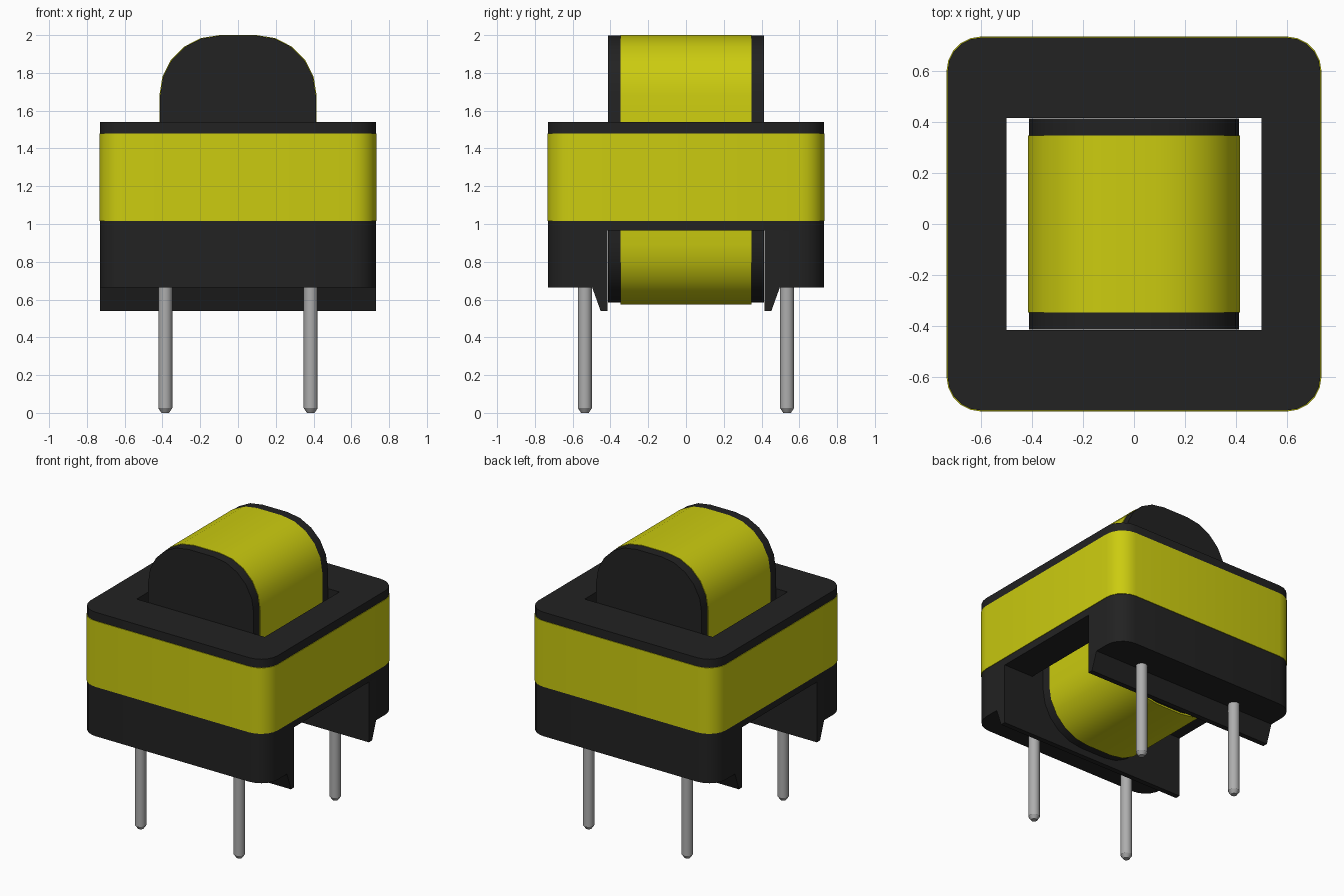
import bpy, bmesh, math
from mathutils import Matrix

if "Cube" in bpy.data.objects:
    bpy.data.objects.remove(bpy.data.objects["Cube"], do_unlink=True)


def material(name, color, rough, metal=0.0):
    m = bpy.data.materials.new(name)
    m.use_nodes = True
    m.diffuse_color = (*color, 1)
    b = m.node_tree.nodes["Principled BSDF"]
    b.inputs["Base Color"].default_value = (*color, 1)
    b.inputs["Roughness"].default_value = rough
    b.inputs["Metallic"].default_value = metal
    return m


BLACK = material("black plastic", (0.016, 0.016, 0.016), 0.6)
YELLOW = material("yellow tape", (0.60, 0.60, 0.005), 0.5)
METAL = material("tinned metal", (0.42, 0.42, 0.42), 0.4)

# Maps from drawing plane (u, v, height) to world axes
PLAN = Matrix.Identity(4)
FRONT = Matrix(((1, 0, 0, 0), (0, 0, 1, 0), (0, 1, 0, 0), (0, 0, 0, 1)))   # u=x, v=z, h=y
SIDE = Matrix(((0, 0, 1, 0), (1, 0, 0, 0), (0, 1, 0, 0), (0, 0, 0, 1)))    # u=y, v=z, h=x


def finish(bm, name, mat):
    bmesh.ops.recalc_face_normals(bm, faces=bm.faces)
    me = bpy.data.meshes.new(name)
    bm.to_mesh(me)
    bm.free()
    me.materials.append(mat)
    ob = bpy.data.objects.new(name, me)
    bpy.context.collection.objects.link(ob)
    bpy.ops.object.select_all(action='DESELECT')
    ob.select_set(True)
    bpy.context.view_layer.objects.active = ob
    bpy.ops.object.shade_smooth_by_angle(angle=math.radians(35))
    return ob


def rounded(x0, x1, y0, y1, radii, seg=5):
    """Rectangle outline; radii run from the upper right corner anticlockwise."""
    pts = []
    corners = ((x1, y1, -1, -1), (x0, y1, 1, -1), (x0, y0, 1, 1), (x1, y0, -1, 1))
    for k, ((cx, cy, sx, sy), r) in enumerate(zip(corners, radii)):
        if r == 0:
            pts.append((cx, cy))
            continue
        for i in range(seg + 1):
            a = math.pi / 2 * (k + i / seg)
            pts.append((cx + sx * r + r * math.cos(a), cy + sy * r + r * math.sin(a)))
    return pts


def prism(name, loops, lo, hi, mat, frame=PLAN):
    """Extrude an outline (and any hole outlines) from lo to hi."""
    bm = bmesh.new()
    edges = []
    for loop in loops:
        vs = [bm.verts.new((u, v, lo)) for u, v in loop]
        edges += [bm.edges.new((vs[i - 1], vs[i])) for i in range(len(vs))]
    if len(loops) == 1:
        bm.faces.new(vs)
    else:
        bmesh.ops.triangle_fill(bm, edges=edges, use_beauty=True)
    out = bmesh.ops.extrude_face_region(bm, geom=bm.faces[:], use_keep_orig=True)
    top = [g for g in out["geom"] if isinstance(g, bmesh.types.BMVert)]
    bmesh.ops.translate(bm, verts=top, vec=(0, 0, hi - lo))
    bmesh.ops.transform(bm, matrix=frame, verts=bm.verts)
    return finish(bm, name, mat)


def square(s, r):
    return rounded(-s, s, -s, s, (r,) * 4)


def hole(x, y):
    return rounded(-x, x, -y, y, (0,) * 4)


# Bobbin: two flanges, the tube between them and the taped winding
prism("top_flange", [square(0.73, 0.13), hole(0.5, 0.416)], 1.48, 1.54, BLACK)
prism("lower_flange", [square(0.73, 0.13), hole(0.5, 0.416)], 0.965, 1.015, BLACK)
prism("bobbin_tube", [hole(0.54, 0.456), hole(0.5, 0.416)], 1.015, 1.48, BLACK)
prism("winding_tape", [square(0.734, 0.134), hole(0.54, 0.456)], 1.015, 1.48, YELLOW)

# Core with its tape band
prism("core", [rounded(-0.412, 0.412, 0.585, 1.997, (0.315,) * 4)], -0.413, 0.413, BLACK, FRONT)
prism("core_tape", [rounded(-0.416, 0.416, 0.573, 2.0, (0.318,) * 4)], -0.346, 0.346, YELLOW, FRONT)

# Pin rails with a tapered inner lip, and the pins
for side, s in (("front", -1), ("back", 1)):
    if s > 0:
        plan = rounded(-0.73, 0.73, 0.416, 0.73, (0.13, 0.13, 0, 0))
    else:
        plan = rounded(-0.73, 0.73, -0.73, -0.416, (0, 0, 0.13, 0.13))
    prism(side + "_rail", [plan], 0.665, 0.965, BLACK)
    lip = [(0.416, 0.54), (0.452, 0.54), (0.497, 0.665), (0.416, 0.665)]
    prism(side + "_lip", [[(s * y, z) for y, z in lip]], -0.73, 0.73, BLACK, SIDE)
    for label, x in (("right", -0.385), ("left", 0.385)):
        bm = bmesh.new()
        for r1, r2, z0, z1 in ((0.037, 0.037, 0.025, 0.70), (0.02, 0.037, 0.0, 0.025)):
            bmesh.ops.create_cone(bm, cap_ends=True, segments=16, radius1=r1, radius2=r2, depth=z1 - z0,
                                  matrix=Matrix.Translation((x, s * 0.535, (z0 + z1) / 2)))
        finish(bm, f"{side}_{label}_pin", METAL)
